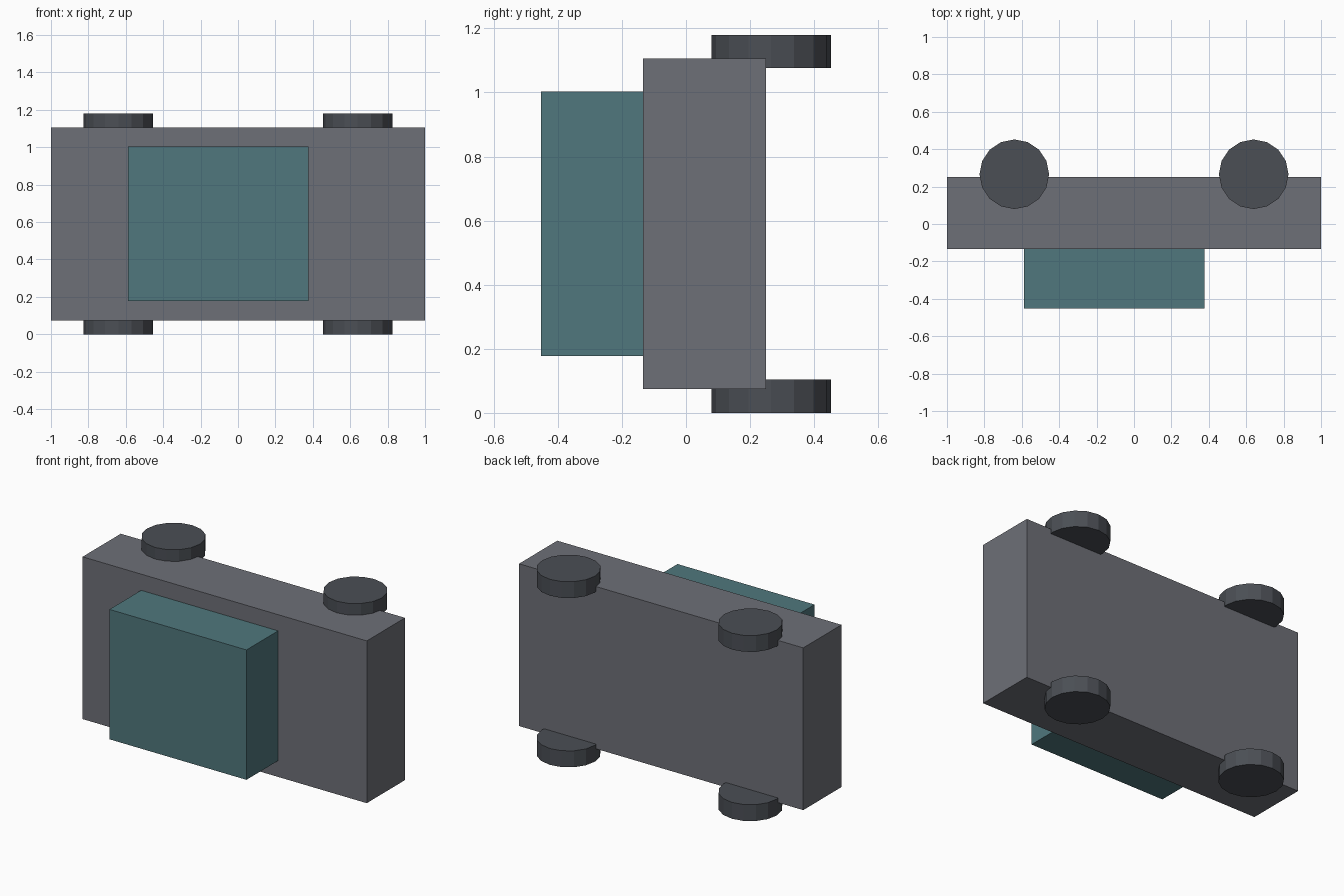
import bpy

if "Cube" in bpy.data.objects:
    bpy.data.objects.remove(bpy.data.objects["Cube"])

WHEEL_R, WHEEL_W, HEIGHT = 0.186, 0.104, 1.18


def paint(obj, name, color):
    mat = bpy.data.materials.get(name) or bpy.data.materials.new(name)
    mat.diffuse_color = (*color, 1)
    mat.use_nodes = True
    mat.node_tree.nodes["Principled BSDF"].inputs["Base Color"].default_value = mat.diffuse_color
    obj.data.materials.append(mat)


def box(name, lo, hi):
    center = [(a + b) / 2 for a, b in zip(lo, hi)]
    bpy.ops.mesh.primitive_cube_add(size=1, location=center)
    obj = bpy.context.object
    obj.name = name
    obj.scale = [b - a for a, b in zip(lo, hi)]
    bpy.ops.object.transform_apply(location=False, rotation=False, scale=True)
    return obj


# Car lying on its side: the roof faces -y, the wheels face +y
body = box("car_body", (-1, -0.134, 0.074), (1, 0.25, 1.106))
paint(body, "slate_grey", (0.155, 0.16, 0.185))

cabin = box("cabin", (-0.588, -0.452, 0.177), (0.376, -0.134, 1.003))
paint(cabin, "teal", (0.08, 0.185, 0.205))

# Four 16-sided wheels, partly sunk into the body
for side, z in (("lower", WHEEL_W / 2), ("upper", HEIGHT - WHEEL_W / 2)):
    for end, x in (("left", -0.64), ("right", 0.64)):
        bpy.ops.mesh.primitive_cylinder_add(
            vertices=16, radius=WHEEL_R, depth=WHEEL_W, location=(x, 0.266, z))
        wheel = bpy.context.object
        wheel.name = f"wheel_{side}_{end}"
        paint(wheel, "dark_rubber", (0.07, 0.077, 0.09))
